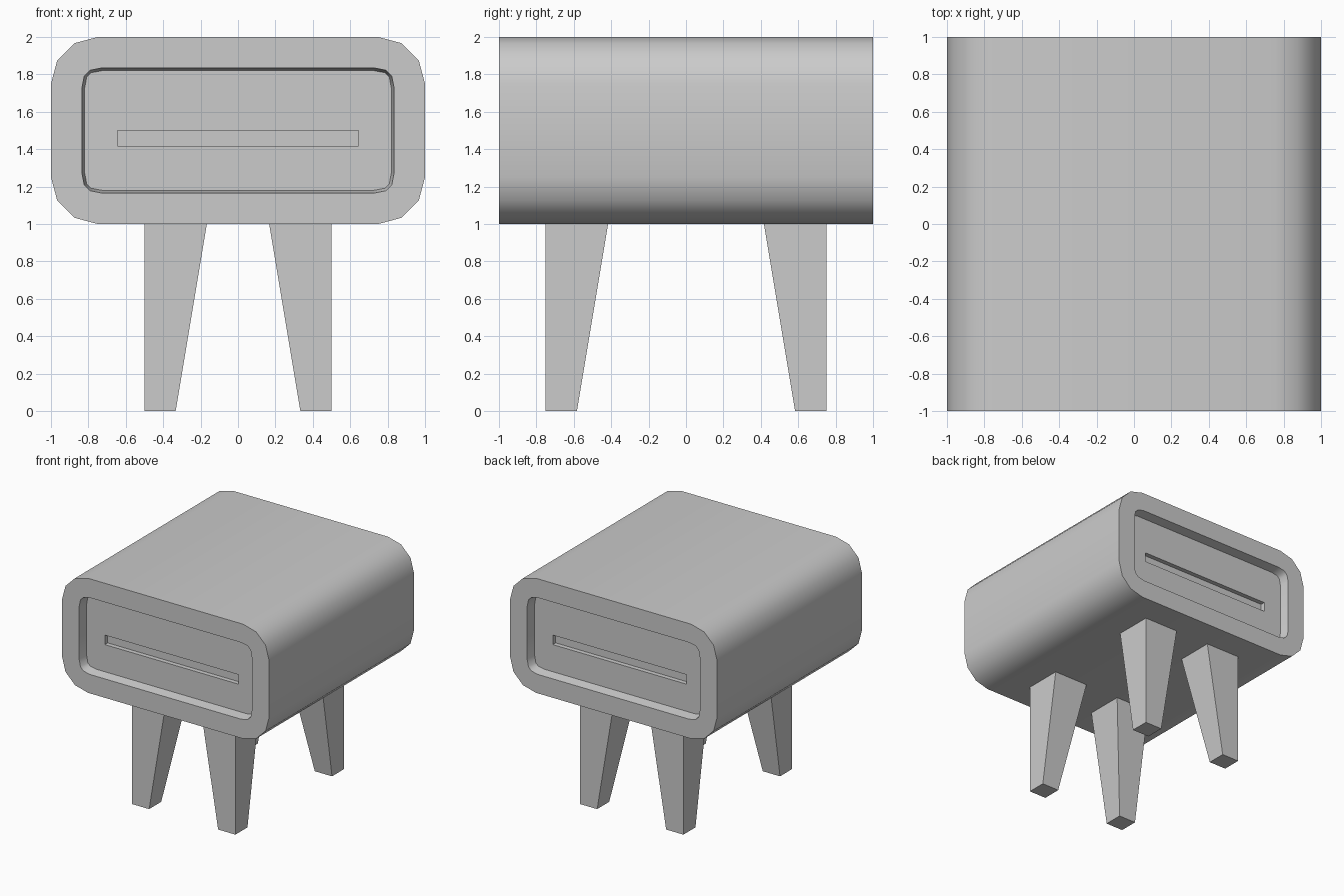
import bpy, bmesh
from math import sin, cos, pi
from mathutils import Vector

if "Cube" in bpy.data.objects:
    bpy.data.objects.remove(bpy.data.objects["Cube"])

grey = bpy.data.materials.new("plain grey")
grey.use_nodes = True
colour = (0.6, 0.6, 0.6, 1)
grey.diffuse_color = colour
grey.node_tree.nodes["Principled BSDF"].inputs["Base Color"].default_value = colour


def add_object(name, bm):
    bmesh.ops.recalc_face_normals(bm, faces=bm.faces)
    mesh = bpy.data.meshes.new(name)
    bm.to_mesh(mesh)
    bm.free()
    mesh.materials.append(grey)
    obj = bpy.data.objects.new(name, mesh)
    bpy.context.collection.objects.link(obj)
    return obj


# Rounded body: a four-corner arc profile swept from front to back
RADIUS, STEPS = 0.25, 3
bm = bmesh.new()
ring = []
for corner, (sx, sz) in enumerate([(1, 1), (-1, 1), (-1, -1), (1, -1)]):
    for i in range(STEPS + 1):
        a = (corner + i / STEPS) * pi / 2
        ring.append(bm.verts.new((sx * 0.75 + RADIUS * cos(a), -1,
                                  1.5 + sz * 0.25 + RADIUS * sin(a))))
front = bm.faces.new(ring)
swept = bmesh.ops.extrude_face_region(bm, geom=[front], use_keep_orig=True)["geom"]
bmesh.ops.translate(bm, vec=(0, 2, 0),
                    verts=[g for g in swept if isinstance(g, bmesh.types.BMVert)])
bmesh.ops.recalc_face_normals(bm, faces=bm.faces)

# Recessed panel with a handle slot at each end
for end in [f for f in bm.faces if abs(f.normal.y) > 0.9]:
    side = 1 if end.calc_center_median().y > 0 else -1
    bmesh.ops.inset_individual(bm, faces=[end], thickness=1 / 6)
    bmesh.ops.inset_individual(bm, faces=[end], thickness=0.015, depth=-0.083)
    bmesh.ops.inset_individual(bm, faces=[end], thickness=0.02)
    slot_verts = list(end.verts)
    for v in slot_verts:
        v.co.x = 0.645 if v.co.x > 0 else -0.645
        v.co.z = 1.5 if v.co.z > 1.5 else 1.417
    depth = end.verts[0].co.y - side * 0.04
    bmesh.ops.remove_doubles(bm, verts=slot_verts, dist=0.001)
    slot = min((f for f in bm.faces if len(f.verts) == 4 and
                all(abs(abs(v.co.x) - 0.645) < 0.001 and v.co.y * side > 0
                    for v in f.verts)), key=lambda f: -f.calc_area())
    pushed = bmesh.ops.extrude_face_region(bm, geom=[slot])["geom"]
    for v in pushed:
        if isinstance(v, bmesh.types.BMVert):
            v.co.y = depth
    if slot.is_valid:
        bmesh.ops.delete(bm, geom=[slot], context="FACES_ONLY")

body = add_object("body", bm)
bpy.ops.object.select_all(action="DESELECT")
body.select_set(True)
bpy.context.view_layer.objects.active = body
bpy.ops.object.shade_smooth_by_angle(angle=0.7)

# Tapered legs: outer sides upright, inner sides sloping
for sy, end_name in ((-1, "front"), (1, "back")):
    for sx, side_name in ((1, "left"), (-1, "right")):
        bm = bmesh.new()
        bmesh.ops.create_cube(bm, size=1)
        for v in bm.verts:
            top = v.co.z > 0
            width = 1 / 3 if top else 1 / 6
            v.co = Vector((sx * (0.5 - width * (v.co.x + 0.5)),
                           sy * (0.75 - width * (v.co.y + 0.5)),
                           1 if top else 0))
        add_object(f"{end_name}_{side_name}_leg", bm)
